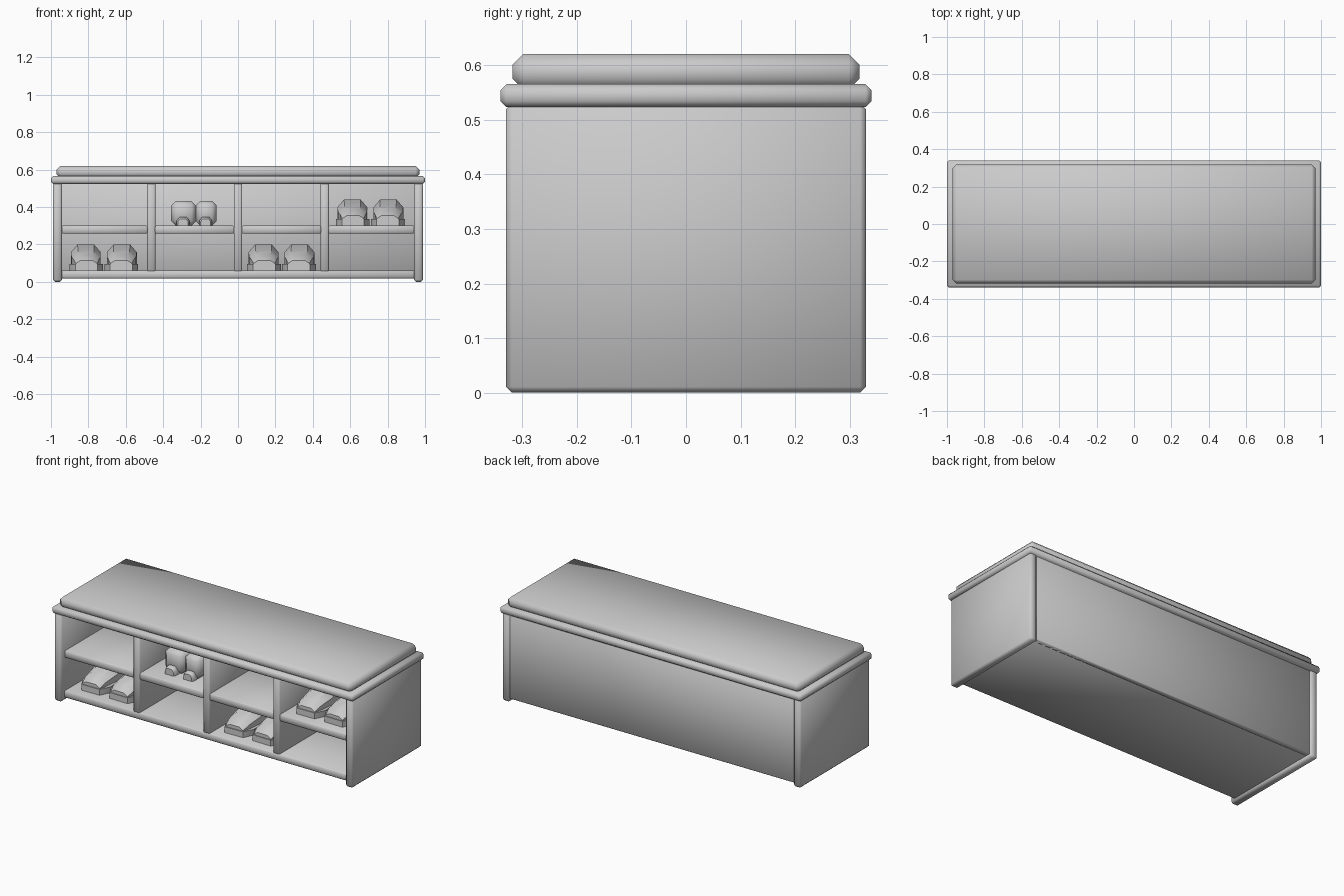
import bpy, bmesh, math
from mathutils import Matrix

cube = bpy.data.objects.get("Cube")
if cube:
    bpy.data.objects.remove(cube, do_unlink=True)

grey = bpy.data.materials.new("plain_grey")
grey.use_nodes = True
COLOUR = (0.6, 0.6, 0.6, 1)
grey.diffuse_color = COLOUR
grey.node_tree.nodes["Principled BSDF"].inputs["Base Color"].default_value = COLOUR


def finish(name, bm, angle=50, bevel=0):
    """Turn a bmesh into a shaded, optionally bevelled object."""
    bmesh.ops.recalc_face_normals(bm, faces=bm.faces)
    mesh = bpy.data.meshes.new(name)
    bm.to_mesh(mesh)
    bm.free()
    mesh.materials.append(grey)
    obj = bpy.data.objects.new(name, mesh)
    bpy.context.collection.objects.link(obj)
    bpy.ops.object.select_all(action='DESELECT')
    obj.select_set(True)
    bpy.context.view_layer.objects.active = obj
    if bevel:
        mod = obj.modifiers.new("Bevel", 'BEVEL')
        mod.width = bevel
        mod.segments = 1
        bpy.ops.object.modifier_apply(modifier=mod.name)
    bpy.ops.object.shade_smooth_by_angle(angle=math.radians(angle))
    return obj


def box(name, x, y, z, bevel=0.006):
    """Bevelled box from (min, max) pairs."""
    bm = bmesh.new()
    bmesh.ops.create_cube(bm, size=1)
    for v in bm.verts:
        for i, (lo, hi) in enumerate((x, y, z)):
            v.co[i] = lo if v.co[i] < 0 else hi
    return finish(name, bm, bevel=bevel)


def loft(bm, rings):
    """Skin closed rings of equal point count and cap both ends."""
    loops = [[bm.verts.new(p) for p in ring] for ring in rings]
    for a, b in zip(loops, loops[1:]):
        n = len(a)
        for i in range(n):
            bm.faces.new((a[i], a[(i + 1) % n], b[(i + 1) % n], b[i]))
    bm.faces.new(loops[0])
    bm.faces.new(loops[-1])


def shoe(name, x, y, z, turn):
    """Low shoe with its toe to the front: flat sole and a rising upper."""
    bm = bmesh.new()
    sole = [(0, .06), (.06, .09), (.38, .085), (.44, .055)]
    outline = [(w, d) for d, w in sole] + [(-w, d) for d, w in reversed(sole)]
    loft(bm, [[(px, py, h) for px, py in outline] for h in (0, .035)])
    upper = [(.005, .057, .055), (.05, .068, .085), (.14, .078, .105),
             (.22, .08, .14), (.39, .075, .14), (.43, .05, .115)]
    loft(bm, [[(-w, d, .03), (-w, d, h * .7), (-w * .55, d, h),
               (w * .55, d, h), (w, d, h * .7), (w, d, .03)] for d, w, h in upper])
    bm.transform(Matrix.Translation((x, y, z)) @ Matrix.Rotation(math.radians(turn), 4, 'Z'))
    finish(name, bm, angle=35)


def toe_cap(name, x, y, z, r):
    """Small rounded bump at the foot of a boot."""
    bm = bmesh.new()
    profile = [(-r, 0), (-r, r * .8), (-r * .55, r * 1.35),
               (r * .55, r * 1.35), (r, r * .8), (r, 0)]
    loft(bm, [[(x + px * k, yy, z + pz * k) for px, pz in profile]
              for yy, k in ((y - .03, .8), (y - .015, 1), (y + .02, 1))])
    finish(name, bm, angle=50)


# Carcass
for side, s in (("left", 1), ("right", -1)):
    box(side + "_side_panel", sorted((s * .94, s * .99)), (-.33, .33), (0, .53), .011)
box("bottom_board", (-.945, .945), (-.3, .318), (.018, .06))
box("back_panel", (-.945, .945), (.29, .32), (.018, .53), .004)
box("top_board", (-1, 1), (-.34, .34), (.523, .565), .011)
box("seat_cushion", (-.97, .97), (-.318, .318), (.555, .62), .02)

# Dividers and one shelf per bay
dividers = (-.4635, 0, .4635)
for i, x in enumerate(dividers):
    box(f"divider_{i + 1}", (x - .022, x + .022), (-.3, .3), (.055, .53))
edges = (-.963,) + dividers + (.963,)
for i, (a, b) in enumerate(zip(edges, edges[1:])):
    box(f"shelf_{i + 1}", (a + .02, b - .02), (-.3, .3), (.257, .3))

# Pairs of shoes
LOW, HIGH = .06, .3
pairs = [("bay_1", -.81, LOW, -.625), ("bay_3", .14, LOW, .325), ("bay_4", .615, HIGH, .8)]
for bay, xa, z, xb in pairs:
    shoe(bay + "_shoe_a", xa, -.24, z, 1)
    shoe(bay + "_shoe_b", xb, -.24, z, -1)

# Pair of boots on the second shelf
for tag, lo, hi, cap in (("a", -.357, -.225, .034), ("b", -.225, -.115, .034)):
    box("boot_" + tag, (lo, hi), (-.2, .12), (HIGH, .432), .024)
    toe_cap("boot_toe_" + tag, (lo + hi) / 2 - .003, -.2, HIGH, cap)
